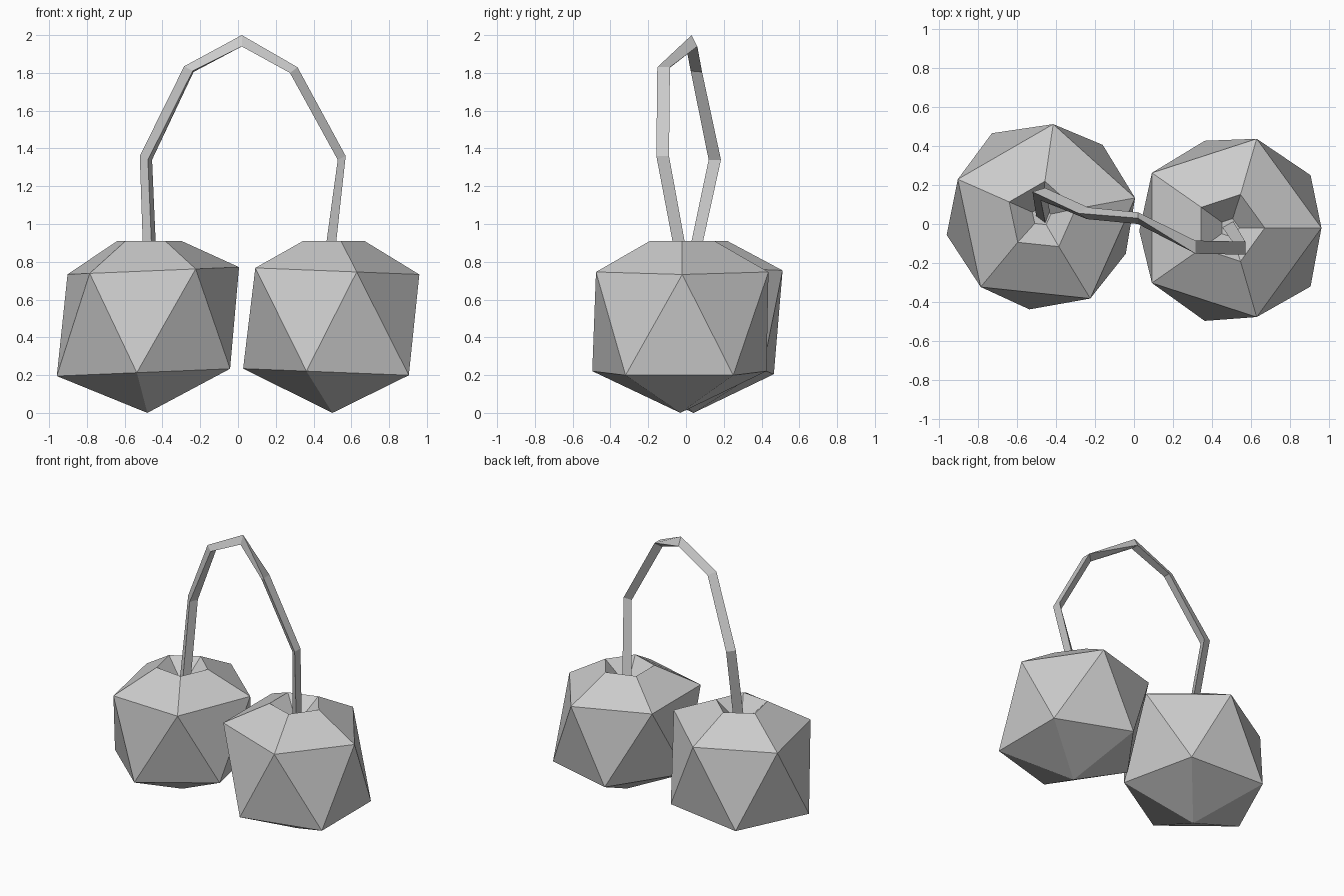
import bpy
from math import sin, cos, radians

if "Cube" in bpy.data.objects:
    bpy.data.objects.remove(bpy.data.objects["Cube"])


def make_object(name, verts, faces):
    mesh = bpy.data.meshes.new(name)
    mesh.from_pydata(verts, [], faces)
    mesh.update()
    obj = bpy.data.objects.new(name, mesh)
    bpy.context.collection.objects.link(obj)
    return obj


def ring(cx, cy, z, radius, angle, n=5, slope=0.0):
    """Regular polygon, optionally leaning along x."""
    pts = []
    for i in range(n):
        a = radians(angle) + i * radians(360 / n)
        dx = radius * cos(a)
        pts.append((cx + dx, cy + radius * sin(a), z + slope * dx))
    return pts


def fruit(name, bottom, lower, upper, rim, angle, lean):
    """Icosahedral body with a dimple sunk into its top."""
    verts = [(*bottom, 0.0)]
    verts += ring(*lower, 0.215, 0.485, angle + 36, slope=lean)
    verts += ring(*upper, 0.752, 0.48, angle, slope=lean)
    verts += ring(*rim, 0.91, 0.18, angle)
    verts += ring(*rim, 0.80, 0.05, angle)
    faces = []
    for i in range(5):
        j = (i + 1) % 5
        lo, lo2, up, up2 = 1 + i, 1 + j, 6 + i, 6 + j
        faces += [(0, lo2, lo), (up, lo, up2), (lo, lo2, up2)]
        faces.append((up, up2, 11 + j, 11 + i))          # shoulder
        faces.append((11 + i, 11 + j, 16 + j, 16 + i))   # dimple wall
    faces.append((16, 17, 18, 19, 20))                   # dimple floor
    return make_object(name, verts, faces)


# Two fruits leaning slightly towards each other
fruit("left_fruit", (-0.48, 0.04), (-0.485, 0.045), (-0.464, 0.034),
      (-0.475, 0.04), 12, 0.042)
fruit("right_fruit", (0.50, -0.03), (0.512, -0.035), (0.48, -0.02),
      (0.49, -0.02), 0, -0.04)

# Joined stems: triangular section at each bend, left to right
sections = [
    [(-0.50, 0.035, 0.77), (-0.43, 0.06, 0.77), (-0.453, 0.00, 0.77)],
    [(-0.52, 0.165, 1.36), (-0.455, 0.185, 1.34), (-0.477, 0.12, 1.34)],
    [(-0.285, 0.055, 1.835), (-0.235, 0.085, 1.805), (-0.24, 0.025, 1.81)],
    [(0.02, 0.03, 2.0), (0.02, 0.06, 1.94), (0.02, 0.00, 1.94)],
    [(0.315, -0.152, 1.83), (0.315, -0.085, 1.83), (0.275, -0.12, 1.80)],
    [(0.57, -0.157, 1.36), (0.57, -0.09, 1.36), (0.528, -0.125, 1.34)],
    [(0.505, -0.045, 0.77), (0.505, 0.018, 0.77), (0.45, -0.013, 0.77)],
]
stem_verts = [p for s in sections for p in s]
stem_faces = []
for k in range(len(sections) - 1):
    a, b = 3 * k, 3 * k + 3
    for i in range(3):
        j = (i + 1) % 3
        stem_faces.append((a + i, b + i, b + j, a + j))
last = 3 * (len(sections) - 1)
stem_faces += [(0, 1, 2), (last + 2, last + 1, last)]
stem = make_object("stems", stem_verts, stem_faces)

# Make all face normals point outward
import bmesh
for obj in list(bpy.context.collection.objects):
    bm = bmesh.new()
    bm.from_mesh(obj.data)
    bmesh.ops.recalc_face_normals(bm, faces=bm.faces)
    bm.to_mesh(obj.data)
    bm.free()
